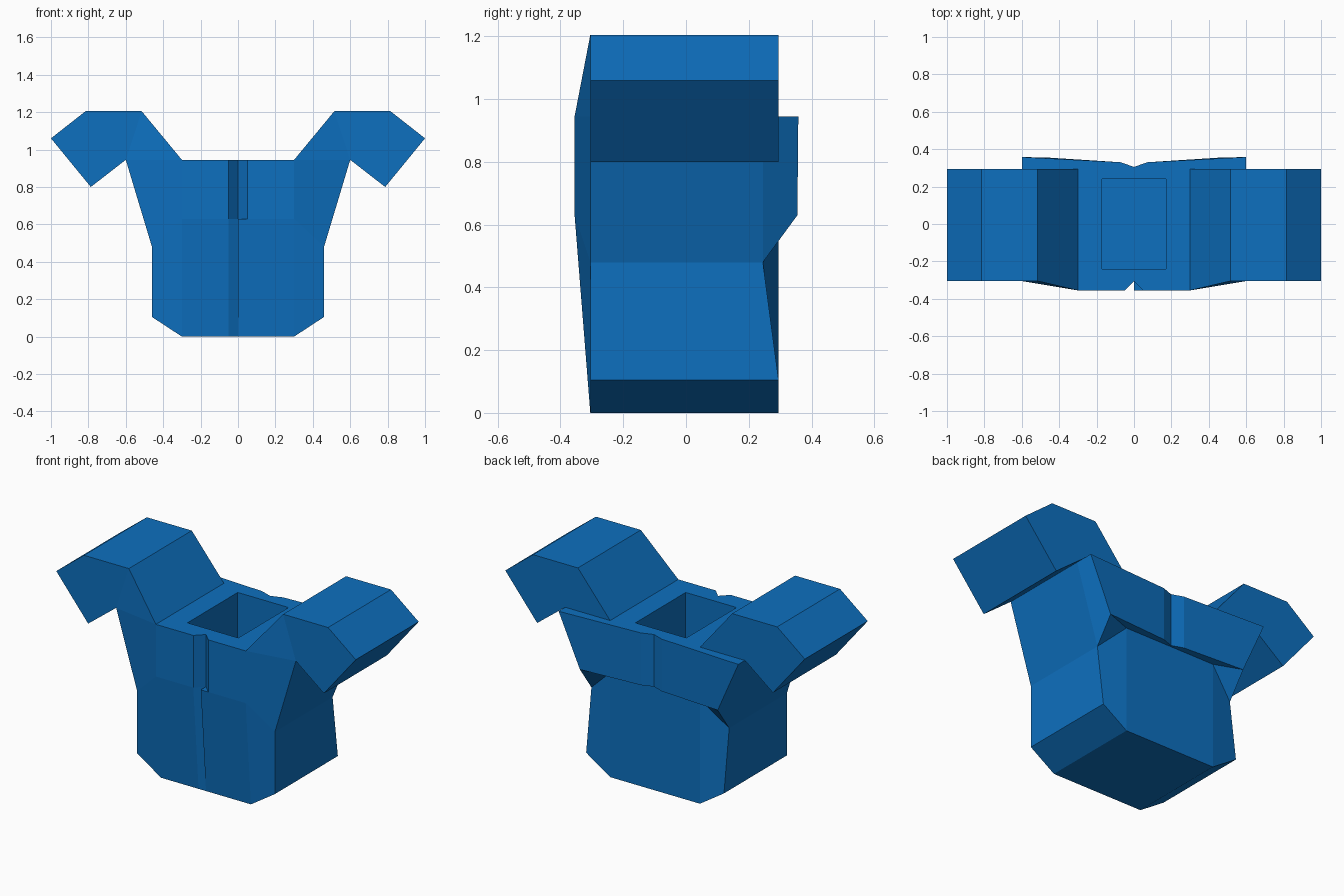
import bpy, bmesh

if "Cube" in bpy.data.objects:
    bpy.data.objects.remove(bpy.data.objects["Cube"])

bm = bmesh.new()


def face(*pts):
    return bm.faces.new([bm.verts.new(p) for p in pts])


def pair(*pts):
    """Add a face and its mirror image across x = 0."""
    face(*pts)
    face(*[(-x, y, z) for x, y, z in reversed(pts)])


F, B = -0.305, 0.295             # main front and back planes
FP = -0.355                      # raised front plane
MID, TOP = 0.63, 0.945           # panel break and top heights

# Shared corners of the right half
hem_f, hem_b = (0.3, F, 0), (0.3, B, 0)
hip_f, hip_b = (0.46, F, 0.105), (0.46, B, 0.105)
waist_f, waist_b = (0.46, F, 0.48), (0.46, 0.245, 0.48)
pit_f, pit_m, pit_b = (0.6, F, TOP), (0.6, 0.245, TOP), (0.6, 0.358, TOP)
chest, neck = (0.3, FP, MID), (0.3, FP, TOP)
panel = (0.3, B, MID)
yoke = (0.46, 0.355, MID)

# Front: chest, upper groove and flanks
pair((0.05, FP, MID), chest, neck, (0.05, FP, TOP))
pair((0, F, MID), (0.05, FP, MID), (0.05, FP, TOP), (0, F, TOP))
pair(hem_f, hip_f, waist_f, chest)
pair(chest, waist_f, pit_f, neck)

# Lower front: the right panel overlaps the groove up to the centre line
face((0, F, 0), hem_f, chest, (0.05, FP, MID), (0, FP, MID))
face((0, F, 0), (0, FP, MID), (0, F, MID))
face((0, FP, MID), (0.05, FP, MID), (0, F, MID))
face((-0.3, F, 0), (-0.05, F, 0), (-0.05, FP, MID), (-0.3, FP, MID))
face((-0.05, F, 0), (0, F, 0), (0, F, MID), (-0.05, FP, MID))

# Sides
pair(hip_f, hip_b, waist_b, waist_f)
pair(waist_f, waist_b, pit_m, pit_f)
pair(waist_b, yoke, pit_b, pit_m)

# Bottom and its bevels
pair(hem_f, hem_b, hip_b, hip_f)
face((-0.3, F, 0), (-0.3, B, 0), hem_b, hem_f, (0, F, 0), (-0.05, F, 0))

# Back: lower panel, underside and overhanging yoke with notch
face((-0.3, B, 0), (-0.3, B, MID), (0, B, MID), panel, hem_b)
pair(hem_b, panel, waist_b, hip_b)
pair(waist_b, panel, yoke)
pair((0, B, MID), (0, 0.305, MID), (0.07, 0.33, MID), yoke, panel)
pair((0.07, 0.33, MID), (0.07, 0.33, TOP), pit_b, yoke)
pair((0, 0.305, MID), (0, 0.305, TOP), (0.07, 0.33, TOP), (0.07, 0.33, MID))

# Top around the neck socket
HX, HY, HZ = 0.17, 0.24, 0.6
pair((0, F, TOP), (0.05, FP, TOP), neck, (0.3, B, TOP), (0.6, B, TOP), pit_b,
     (0.07, 0.33, TOP), (0, 0.305, TOP), (0, HY, TOP), (HX, HY, TOP),
     (HX, -HY, TOP), (0, -HY, TOP))

# Neck socket
pair((HX, -HY, TOP), (HX, HY, TOP), (HX, HY, HZ), (HX, -HY, HZ))
for y in (-HY, HY):
    pair((0, y, TOP), (HX, y, TOP), (HX, y, HZ), (0, y, HZ))
pair((0, -HY, HZ), (HX, -HY, HZ), (HX, HY, HZ), (0, HY, HZ))

# Shoulders: profile from neck over to armpit
prof = [(0.3, TOP), (0.515, 1.205), (0.815, 1.205), (1.0, 1.06), (0.787, 0.8), (0.6, TOP)]
front = [(x, FP if i == 0 else F, z) for i, (x, z) in enumerate(prof)]
back = [(x, B, z) for x, z in prof]
for i in range(5):
    pair(front[i], front[i + 1], back[i + 1], back[i])
pair(front[0], front[5], front[1])
pair(*front[1:])
pair(*back)

bmesh.ops.remove_doubles(bm, verts=bm.verts[:], dist=0.0005)
bmesh.ops.triangulate(bm, faces=[f for f in bm.faces if len(f.verts) > 4])
bmesh.ops.recalc_face_normals(bm, faces=bm.faces[:])

mesh = bpy.data.meshes.new("torso_with_shoulders")
bm.to_mesh(mesh)
bm.free()
torso = bpy.data.objects.new("torso_with_shoulders", mesh)
bpy.context.collection.objects.link(torso)

mat = bpy.data.materials.new("blue")
mat.diffuse_color = (0.004, 0.16, 0.52, 1)
mat.use_nodes = True
mat.node_tree.nodes["Principled BSDF"].inputs["Base Color"].default_value = mat.diffuse_color
mesh.materials.append(mat)
